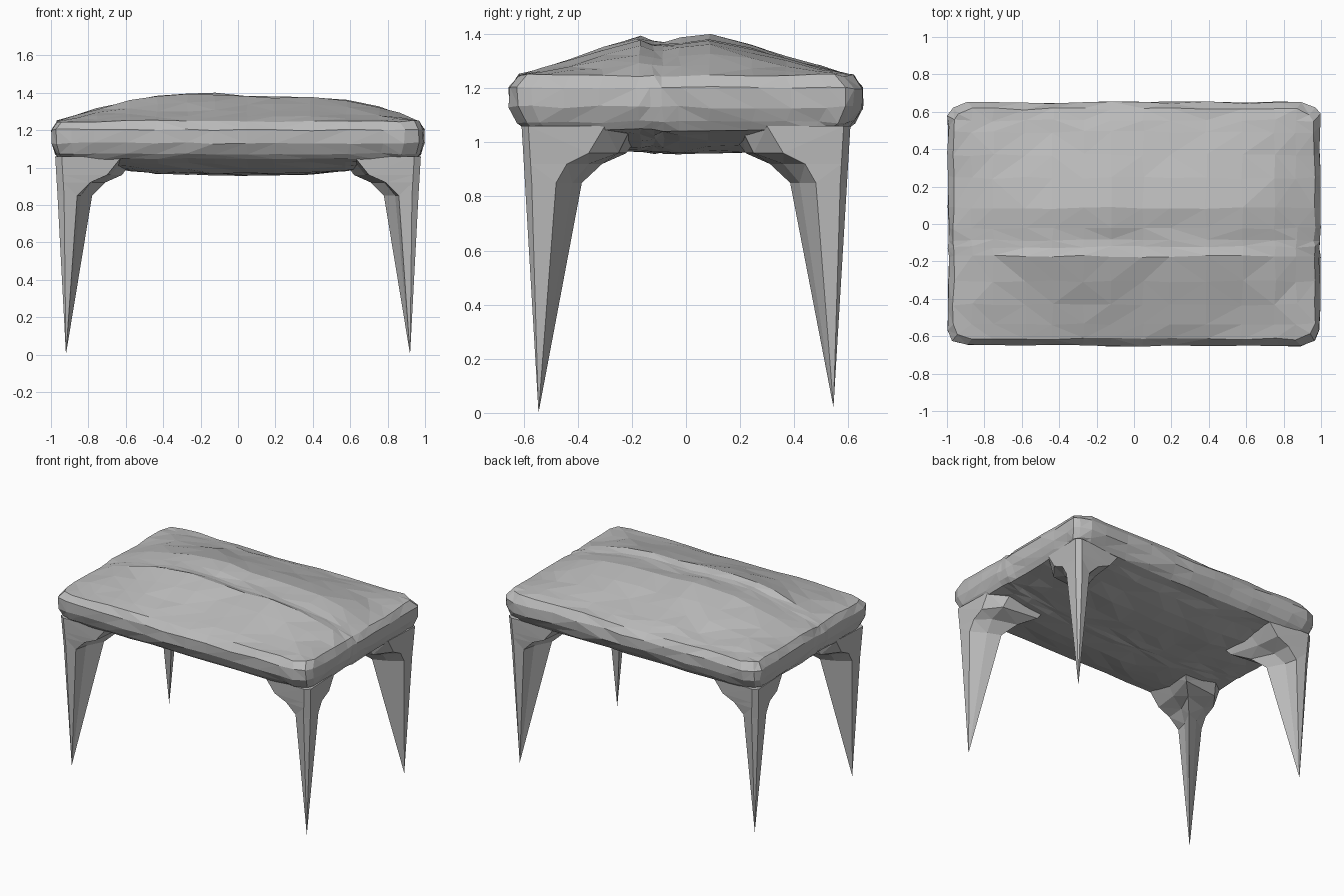
import bpy, bmesh, random
from mathutils import Vector

random.seed(4)
cube = bpy.data.objects.get("Cube")
if cube:
    bpy.data.objects.remove(cube, do_unlink=True)

grey = bpy.data.materials.new("plain grey")
grey.use_nodes = True
colour = (0.5, 0.5, 0.5, 1)
grey.diffuse_color = colour
grey.node_tree.nodes["Principled BSDF"].inputs["Base Color"].default_value = colour


def finish(bm, name):
    bmesh.ops.recalc_face_normals(bm, faces=bm.faces)
    bmesh.ops.triangulate(bm, faces=bm.faces)
    mesh = bpy.data.meshes.new(name)
    bm.to_mesh(mesh)
    bm.free()
    mesh.materials.append(grey)
    obj = bpy.data.objects.new(name, mesh)
    bpy.context.collection.objects.link(obj)
    return obj


def lerp(table, t):
    for (a, p), (b, q) in zip(table, table[1:]):
        if t <= b:
            return p + (q - p) * (t - a) / (b - a)
    return table[-1][1]


# Cushion: lumpy crowned top, rounded rim, sagging underside
us = [-1, -.9, -.78, -.6, -.45, -.28, -.13, .05, .2, .4, .6, .78, .9, 1]
vs = [-1, -.87, -.7, -.5, -.28, -.2, -.14, -.04, .14, .4, .6, .8, .9, 1]
crown_x = [(-1, 0), (-.82, .42), (-.48, .93), (-.13, 1.03), (.07, .9), (.4, .9), (.65, .7), (.84, .45), (1, 0)]
crown_y = [(-1, 0), (-.6, .52), (-.28, .97), (-.16, .82), (-.04, .9), (.14, 1), (.4, .74), (.8, .22), (1, 0)]
sag = [(0, 1), (.45, .95), (.7, .6), (1, 0)]
n, m = len(us), len(vs)


def place(i, j, hx, hy, z):
    u, v = us[i], vs[j]
    if abs(u) == 1 and abs(v) == 1:
        u, v = u * .975, v * .955
    wob = random.uniform(-.006, .006)
    return (hx * u + wob, hy * v + wob, z + random.uniform(-.006, .006))


bm = bmesh.new()


def sheet(hx, hy, height):
    g = [[bm.verts.new(place(i, j, hx, hy, height(us[i], vs[j]))) for j in range(m)] for i in range(n)]
    for i in range(n - 1):
        for j in range(m - 1):
            bm.faces.new((g[i][j], g[i + 1][j], g[i + 1][j + 1], g[i][j + 1]))
    return g


top = sheet(.965, .615, lambda u, v: 1.247 + .148 * lerp(crown_x, u) * lerp(crown_y, v))
under = sheet(.955, .59, lambda u, v: 1.045 - .085 * lerp(sag, abs(u)) * lerp(sag, abs(v)))
border = ([(i, 0) for i in range(n)] + [(n - 1, j) for j in range(1, m)]
          + [(i, m - 1) for i in range(n - 2, -1, -1)] + [(0, j) for j in range(m - 2, 0, -1)])
rings = [[top[i][j] for i, j in border]]
for hx, hy, z in ((.993, .65, 1.2), (.993, .65, 1.13), (.975, .62, 1.075)):
    rings.append([bm.verts.new(place(i, j, hx, hy, z)) for i, j in border])
rings.append([under[i][j] for i, j in border])
for a, b in zip(rings, rings[1:]):
    for k in range(len(a)):
        q = (k + 1) % len(a)
        bm.faces.new((a[k], a[q], b[q], b[k]))
finish(bm, "cushion")


# Legs: faceted spikes that flare into the underside
def leg(name, sx, sy):
    bm = bmesh.new()
    outer = [(.93, .595), (.965, .57)]
    sections = [(.85, [(.965, .48), (.87, .42), (.78, .385), (.84, .5), (.86, .585)]),
                (.92, [(.965, .44), (.88, .36), (.71, .31), (.78, .46), (.79, .59)]),
                (.96, [(.965, .36), (.88, .25), (.62, .22), (.68, .42), (.70, .59)]),
                (1.06, [(.965, .3), (.85, .2), (.55, .15), (.6, .4), (.62, .59)])]
    loops = []
    for z, inner in sections:
        grow = (z - .85) * .06
        pts = [(x + grow, y + grow) for x, y in outer] + inner
        loops.append([bm.verts.new((sx * x, sy * y, z)) for x, y in pts])
    tip = bm.verts.new((sx * .92, sy * .545, .0 if sy < 0 else .02))
    for k in range(7):
        q = (k + 1) % 7
        bm.faces.new((tip, loops[0][k], loops[0][q]))
        for a, b in zip(loops, loops[1:]):
            bm.faces.new((a[k], a[q], b[q], b[k]))
    bm.faces.new(loops[-1])
    finish(bm, name)


for side, sx in (("left", 1), ("right", -1)):
    for end, sy in (("front", -1), ("back", 1)):
        leg(end + "_" + side + "_leg", sx, sy)
